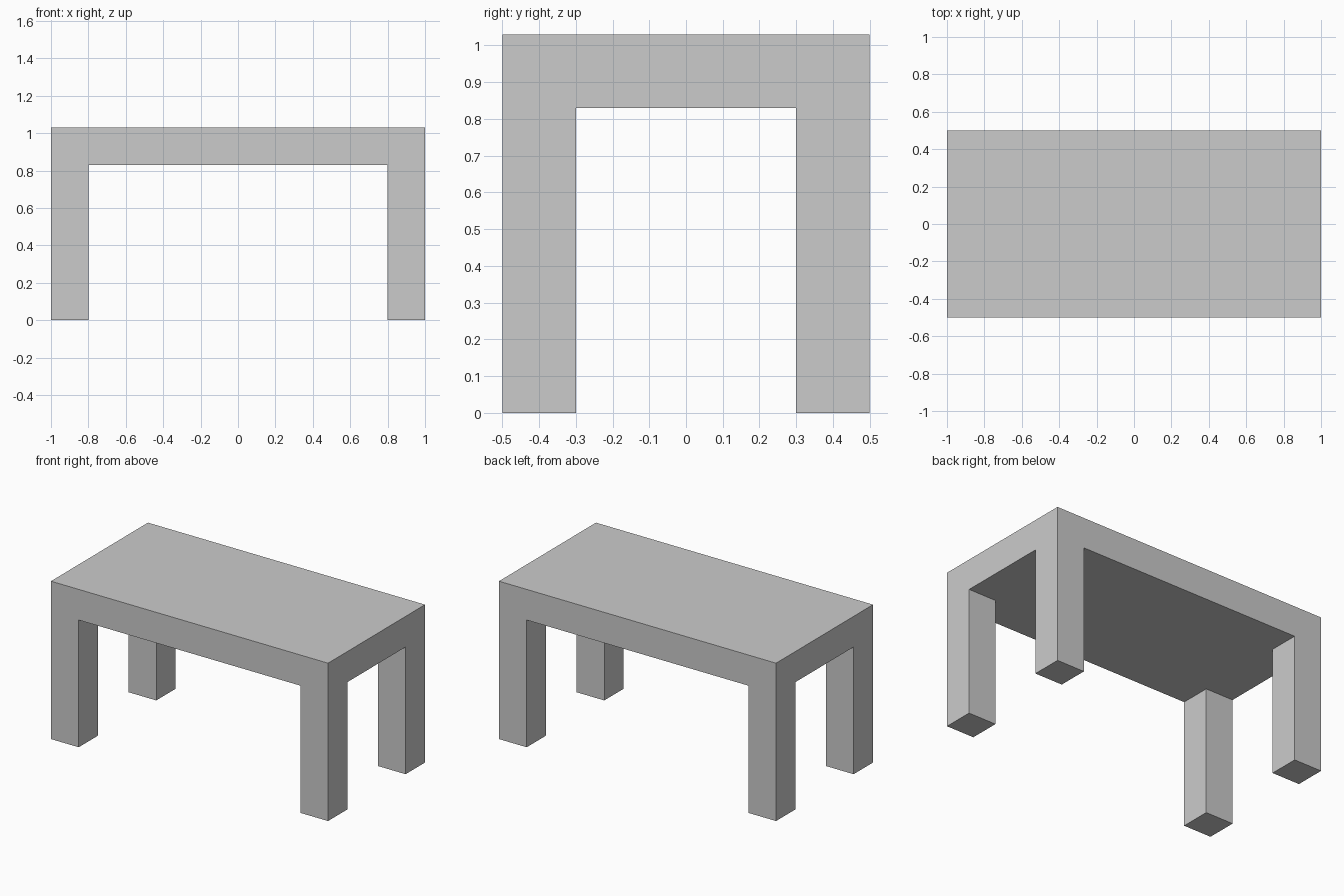
import bpy, bmesh
from mathutils import Matrix, Vector

if "Cube" in bpy.data.objects:
    bpy.data.objects.remove(bpy.data.objects["Cube"])

LENGTH, DEPTH, HEIGHT = 2.0, 1.0, 1.03
UNDERSIDE, LEG = 0.83, 0.2

bm = bmesh.new()

# Table top slab
thick = HEIGHT - UNDERSIDE
bmesh.ops.create_cube(
    bm, size=1,
    matrix=Matrix.Translation((0, 0, UNDERSIDE + thick / 2))
    @ Matrix.Diagonal((LENGTH, DEPTH, thick, 1)))

# Cut lines on the underside that mark out the four leg squares
for axis, half in ((0, LENGTH / 2), (1, DEPTH / 2)):
    for side in (-1, 1):
        co, no = Vector(), Vector()
        co[axis], no[axis] = side * (half - LEG), 1
        under = [f for f in bm.faces if f.normal.z < -0.5]
        edges = {e for f in under for e in f.edges}
        verts = {v for f in under for v in f.verts}
        bmesh.ops.bisect_plane(bm, geom=under + list(edges) + list(verts),
                               plane_co=co, plane_no=no)
        bm.normal_update()

# Legs drawn down from the corner squares
corners = []
for f in bm.faces:
    c = f.calc_center_median()
    if (f.normal.z < -0.5 and abs(c.x) > LENGTH / 2 - LEG
            and abs(c.y) > DEPTH / 2 - LEG):
        corners.append(f)
feet = bmesh.ops.extrude_discrete_faces(bm, faces=corners)["faces"]
for f in feet:
    for v in f.verts:
        v.co.z = 0
bmesh.ops.recalc_face_normals(bm, faces=bm.faces)

mesh = bpy.data.meshes.new("table")
bm.to_mesh(mesh)
bm.free()
bpy.context.collection.objects.link(bpy.data.objects.new("table", mesh))
